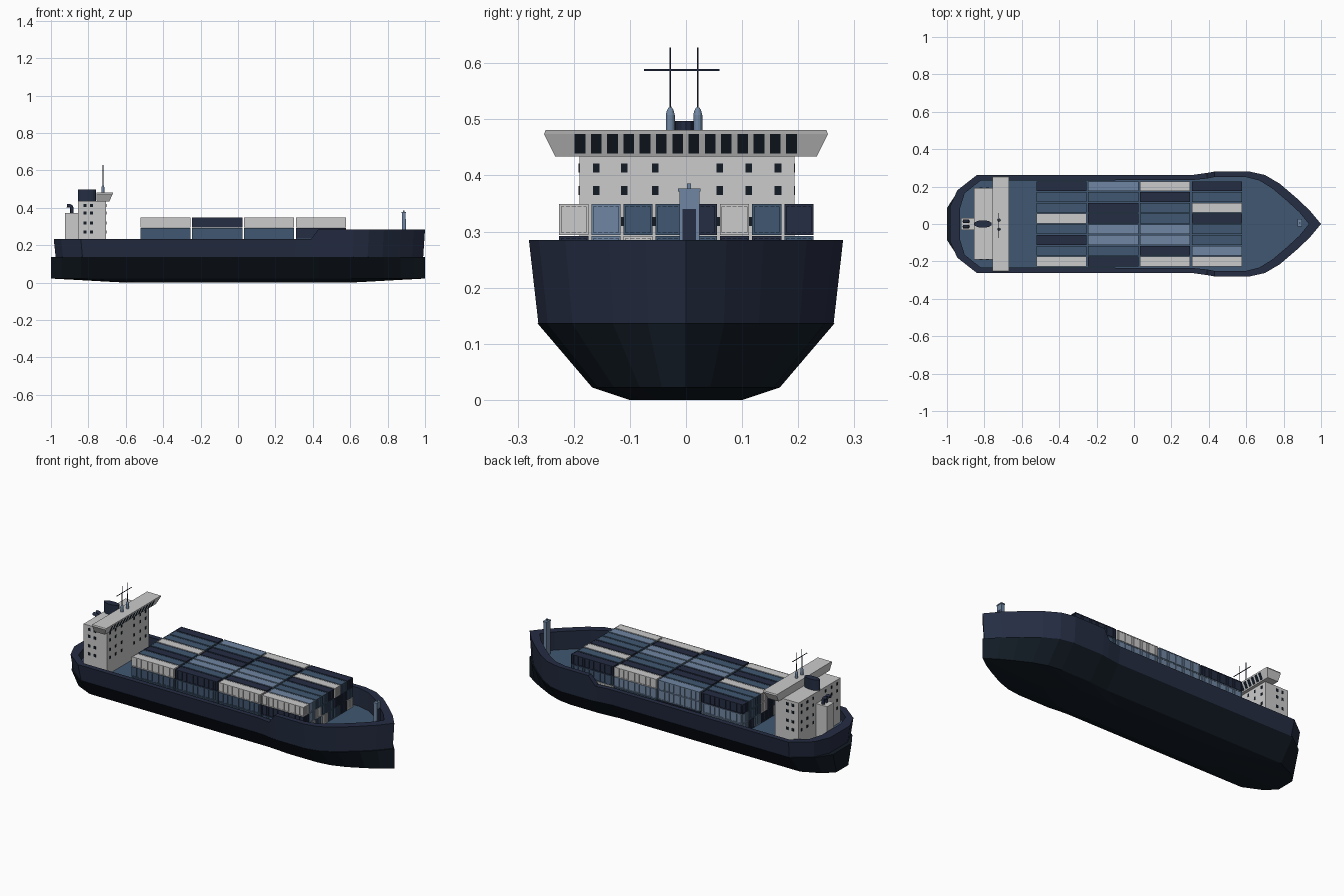
import bpy, bmesh, math, random
from mathutils import Vector

if "Cube" in bpy.data.objects:
    bpy.data.objects.remove(bpy.data.objects["Cube"])

random.seed(4)
COL = {"navy": (0.018, 0.026, 0.055), "blue": (0.052, 0.095, 0.165),
       "light": (0.16, 0.24, 0.36), "black": (0.006, 0.011, 0.018)}
MAT = {}
for n, c in COL.items():
    MAT[n] = bpy.data.materials.new(n)
    MAT[n].diffuse_color = (*c, 1)


def finish(bm, name, *mats):
    bmesh.ops.recalc_face_normals(bm, faces=bm.faces)
    me = bpy.data.meshes.new(name)
    bm.to_mesh(me)
    bm.free()
    for m in mats:
        if m in MAT:
            me.materials.append(MAT[m])
    ob = bpy.data.objects.new(name, me)
    bpy.context.collection.objects.link(ob)
    return ob


def add_box(bm, x0, x1, y0, y1, z0, z1):
    vs = bmesh.ops.create_cube(bm, size=1)["verts"]
    for v in vs:
        v.co = Vector(((x0 + x1) / 2 + v.co.x * (x1 - x0),
                       (y0 + y1) / 2 + v.co.y * (y1 - y0),
                       (z0 + z1) / 2 + v.co.z * (z1 - z0)))


def boxes(name, mat, *dims):
    bm = bmesh.new()
    for d in dims:
        add_box(bm, *d)
    return finish(bm, name, mat)


def loft(name, rings, *mats):
    """Skin closed rings, cap both ends; last cap takes the last material."""
    bm = bmesh.new()
    vr = [[bm.verts.new(p) for p in r] for r in rings]
    for a, b in zip(vr, vr[1:]):
        for i in range(len(a)):
            j = (i + 1) % len(a)
            bm.faces.new((a[i], a[j], b[j], b[i]))
    bm.faces.new(vr[0])
    bm.faces.new(vr[-1]).material_index = len(mats) - 1
    return finish(bm, name, *mats)


def mirror_ring(half):
    return half + [(x, -y, z) for x, y, z in reversed(half) if y > 1e-6]


def circle(cx, cy, z, rx, ry=None, n=12):
    ry = ry or rx
    return [(cx + rx * math.cos(i * math.tau / n), cy + ry * math.sin(i * math.tau / n), z)
            for i in range(n)]


# Hull outlines: half plan of the rail, outside and inside
outer = [(-.985, .09), (-.945, .18), (-.84, .262), (.31, .262), (.39, .273), (.43, .28),
         (.62, .28), (.70, .262), (.78, .215), (.87, .138), (.94, .072), (1, 0)]
inner = [(-.93, .085), (-.905, .165), (-.82, .232), (.31, .235), (.39, .243), (.43, .251),
         (.60, .25), (.67, .233), (.74, .19), (.82, .122), (.885, .062), (.935, 0)]
DECK = .18


def rail(i):
    return .232 if i < 5 else .285


loft("upper_hull", [
    mirror_ring([(x * .99, y * .94, .137) for x, y in outer]),
    mirror_ring([(x, y, rail(i)) for i, (x, y) in enumerate(outer)]),
    mirror_ring([(x, y, rail(i)) for i, (x, y) in enumerate(inner)]),
    mirror_ring([(x, y, DECK) for x, y in inner])], "navy", "blue")

# Lower hull narrows to a flat bottom
low = [(-1 if i == 0 else x, y * .947) for i, (x, y) in enumerate(outer)]
loft("lower_hull", [
    mirror_ring([(x * .6, y * .38, 0) for x, y in low]),
    mirror_ring([(x, y * .63, .022) for x, y in low]),
    mirror_ring([(x, y, .137) for x, y in low])], "black")

# Containers: recessed body, frame and ribs
L, W, H = .268, .052, .055


def container_mesh(col):
    bm = bmesh.new()
    a, b, e = L / 2, W / 2, .003
    add_box(bm, -a + e, a - e, -b + e, b - e, .001, H - .001)
    for s in (-1, 1):
        ys = sorted((s * b, s * (b - .004)))
        xs = sorted((s * a, s * (a - .004)))
        for z0, z1 in ((0, .004), (H - .004, H)):
            add_box(bm, -a, a, *ys, z0, z1)
            add_box(bm, *xs, -b, b, z0, z1)
        for t in (-1, 1):
            add_box(bm, *xs, *sorted((t * b, t * (b - .004))), 0, H)
        for k in range(18):
            x = -a + .014 + k * (L - .028) / 17
            add_box(bm, x - .003, x + .003, *sorted((s * (b - .004), s * (b - .001))), .003, H - .003)
        for k in range(4):
            y = -.0155 + k * .0103
            add_box(bm, *sorted((s * (a - .004), s * (a - .001))), y - .0015, y + .0015, .003, H - .003)
    ob = finish(bm, "container_pattern_" + col, col)
    me = ob.data
    bpy.data.objects.remove(ob)
    return me


KEY = {"n": "navy", "b": "blue", "l": "light", "w": "white"}
CM = {k: container_mesh(v) for k, v in KEY.items()}
# top tier colours from -y to +y, one string per bay, stern to bow
top = ["wbnbwbbn", "bllwnnbl", "wnllbbnw", "wlbbnwbn"]
top[1] = "nbllnnbl"
for bay in range(4):
    for row in range(8):
        for tier in range(3):
            k = top[bay][row] if tier == 2 else random.choice("nbbwl")
            if row == 0 and tier == 1:
                k = "bbbn"[bay]
            ob = bpy.data.objects.new("container", CM[k])
            ob.location = (-.388 + bay * .277, -.2 + row * .0573, DECK + tier * .057)
            bpy.context.collection.objects.link(ob)

# Deckhouse and rear casing
boxes("deckhouse", "", (-.855, -.705, -.19, .193, DECK, .436))
boxes("rear_casing", "", (-.925, -.85, -.032, .032, DECK, .372))

# Bridge with flared wings
loft("bridge", [
    [(-.755, -.233, .434), (-.688, -.233, .434), (-.688, .233, .434), (-.755, .233, .434)],
    [(-.757, -.253, .474), (-.67, -.253, .474), (-.67, .253, .474), (-.757, .253, .474)],
    [(-.757, -.25, .481), (-.668, -.25, .481), (-.668, .25, .481), (-.757, .25, .481)]], "")

# Bridge windows lie on the slanted front
bm = bmesh.new()
for i in range(14):
    y = -.189 + i * .029
    q = [(-.6855, y - .0095, .439), (-.6855, y + .0095, .439),
         (-.669, y + .0095, .474), (-.669, y - .0095, .474)]
    bm.faces.new([bm.verts.new(p) for p in q])
finish(bm, "bridge_windows", "black")

# Small deckhouse windows on all sides
wins = []
for z in (.272, .318, .373, .413):
    for y in (-.16, -.11, -.055, .06, .112, .164):
        wins.append((-.706, -.7035, y - .006, y + .006, z - .008, z + .008))
        wins.append((-.8565, -.854, y - .006, y + .006, z - .008, z + .008))
    for x in (-.818, -.783):
        for y in (-.19, .193):
            wins.append((x - .007, x + .007, y - .0015, y + .0015, z - .008, z + .008))
boxes("house_windows", "black", *wins)

# Funnel
loft("funnel", [circle(-.808, 0, .43, .048, .02, 16), circle(-.808, 0, .497, .048, .02, 16)], "navy")

# Bent exhaust pipes
for y in (-.014, .014):
    cu = bpy.data.curves.new("exhaust_pipe", "CURVE")
    cu.dimensions = "3D"
    cu.bevel_depth = .0095
    cu.bevel_resolution = 2
    cu.use_fill_caps = True
    sp = cu.splines.new("POLY")
    pts = [(-.888, .36), (-.888, .398), (-.892, .407), (-.9, .411), (-.915, .412)]
    sp.points.add(len(pts) - 1)
    for p, (x, z) in zip(sp.points, pts):
        p.co = (x, y, z, 1)
    cu.materials.append(MAT["navy"])
    bpy.context.collection.objects.link(bpy.data.objects.new("exhaust_pipe", cu))

# Aerials on the bridge roof
for y in (-.028, .021):
    loft("aerial_base", [circle(-.722, y, z, r) for z, r in
                         ((.478, .008), (.508, .008), (.516, .006), (.521, .003))], "light")
    loft("aerial_pole", [circle(-.722, y, .515, .002, n=6), circle(-.722, y, .628, .0017, n=6)], "navy")
boxes("aerial_crossbar", "navy", (-.7235, -.7205, -.075, .06, .5865, .5895))

# Bow mast
boxes("bow_mast", "light", (.876, .896, -.012, .024, DECK, .374), (.874, .898, -.014, .026, .371, .377),
      (.882, .89, .002, .009, .374, .386))
boxes("bow_mast_panel", "navy", (.89, .8975, -.006, .018, .2, .34))

for m in bpy.data.materials:
    if m.users and not m.is_grease_pencil:
        m.use_nodes = True
        m.node_tree.nodes["Principled BSDF"].inputs["Base Color"].default_value = m.diffuse_color
